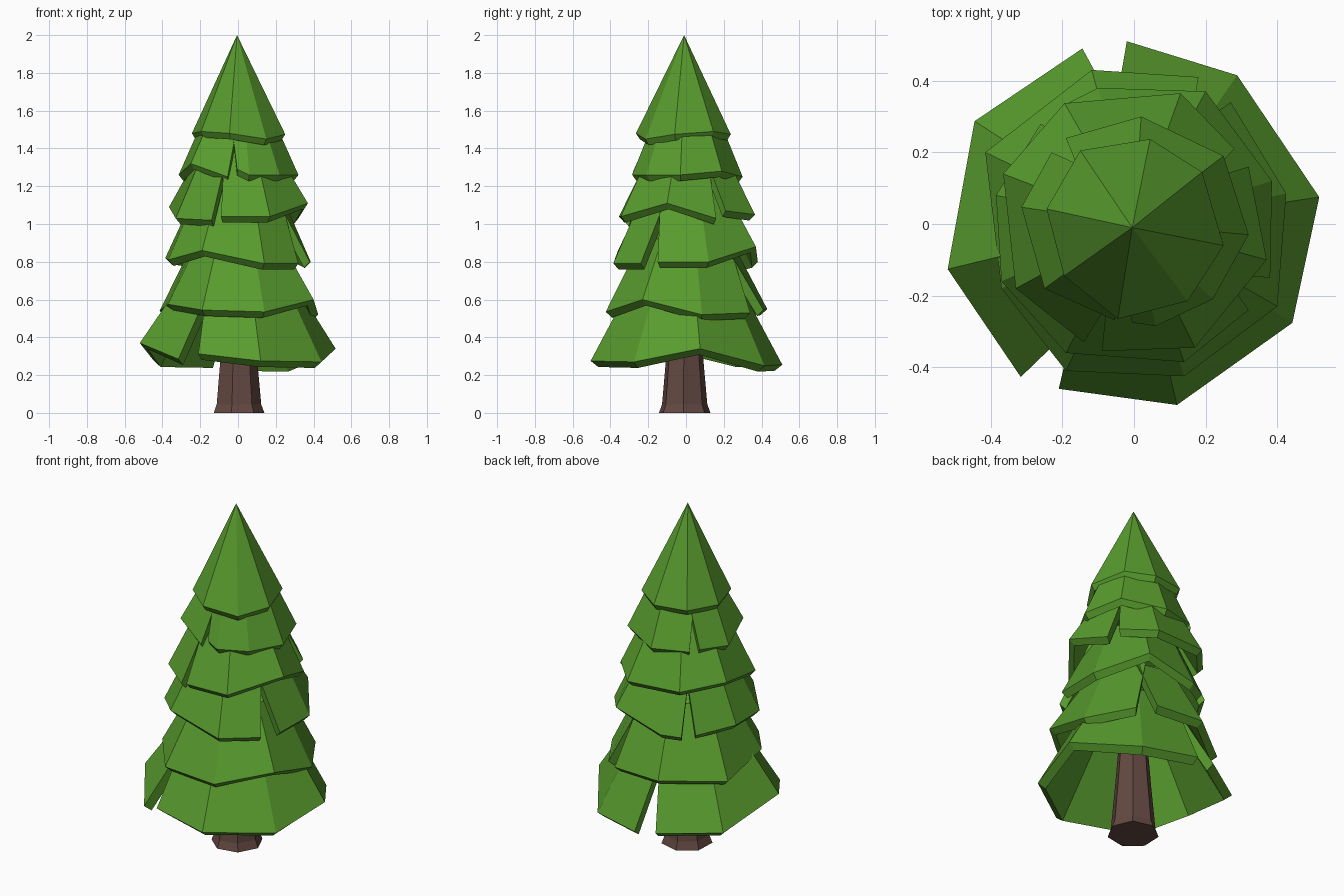
import bpy, bmesh, math
from mathutils import Vector

if "Cube" in bpy.data.objects:
    bpy.data.objects.remove(bpy.data.objects["Cube"])


def material(name, rgb):
    m = bpy.data.materials.new(name)
    m.diffuse_color = (*rgb, 1)
    m.use_nodes = True
    m.node_tree.nodes["Principled BSDF"].inputs["Base Color"].default_value = m.diffuse_color
    return m


GREEN = material("pine green", (0.098, 0.33, 0.027))
BROWN = material("bark brown", (0.125, 0.065, 0.053))


def finish(bm, name, mat):
    bmesh.ops.remove_doubles(bm, verts=bm.verts, dist=0.0005)
    bmesh.ops.recalc_face_normals(bm, faces=bm.faces)
    me = bpy.data.meshes.new(name)
    bm.to_mesh(me)
    bm.free()
    me.materials.append(mat)
    ob = bpy.data.objects.new(name, me)
    bpy.context.collection.objects.link(ob)


def tier(name, strips, top_z, factor, apex_z, closed=False, overlap=.9):
    """Thick faceted skirt. Each strip is a run of rim points; V gaps lie between strips."""
    bm = bmesh.new()
    for i, strip in enumerate(strips):
        rim = [Vector(p) for p in strip]
        # shoulder points; strip ends cross over so the gap closes part way up
        heads = [p.copy() for p in rim]
        if not closed:
            prev_end = Vector(strips[i - 1][-1])
            next_start = Vector(strips[(i + 1) % len(strips)][0])
            heads[0] = rim[0].lerp(prev_end, overlap)
            heads[-1] = rim[-1].lerp(next_start, overlap)
        heads = [Vector((p.x * factor, p.y * factor, top_z)) for p in heads]
        inner_rim = [Vector((p.x * .92, p.y * .92, p.z - .032)) for p in rim]
        inner_head = [Vector((p.x * .84, p.y * .84, p.z - .05)) for p in heads]
        apex = Vector((-.005, -.01, apex_z))
        rows = [[apex] * len(rim), heads, rim, inner_rim, inner_head,
                [apex - Vector((0, 0, .06))] * len(rim)]
        if factor == 0:      # plain cone for the tip
            rows = [rows[0], rim, inner_rim, rows[5]]
        vs = [[bm.verts.new(p) for p in r] for r in rows]
        n = len(rim)
        last = len(rows) - 1
        for k in range(n if closed else n - 1):
            j = (k + 1) % n
            for r in range(last):
                a, b, c, d = vs[r][k], vs[r][j], vs[r + 1][j], vs[r + 1][k]
                if r == 0:
                    bm.faces.new((a, c, d))
                elif r == last - 1:
                    bm.faces.new((a, b, c))
                else:
                    bm.faces.new((a, b, c, d))
        if not closed:       # cut ends of the strip
            for k in (0, n - 1):
                bm.faces.new([vs[r][k] for r in (1, 2, 3, 4)])
    finish(bm, name, GREEN)


# Foliage tiers, from the bottom up; rims run counter-clockwise
tier("foliage_tier_1", [
    [(-.21, -.46, .313), (.12, -.505, .275), (.442, -.276, .27), (.517, .075, .34),
     (.288, .415, .25), (-.02, .51, .255)],
    [(-.144, .49, .27), (-.445, .287, .275), (-.52, -.126, .37), (-.316, -.427, .285)]],
    .75, .5, .85)

tier("foliage_tier_2", [
    [(.18, .41, .545), (-.118, .43, .55), (-.415, .2, .54), (-.37, -.18, .575),
     (-.19, -.41, .545), (.14, -.425, .535), (.40, -.23, .60), (.425, .085, .52),
     (.27, .34, .53)]], .92, .55, 1.0)

tier("foliage_tier_3", [
    [(-.26, .28, .80), (-.385, .08, .82), (-.37, -.16, .81), (-.19, -.36, .86),
     (.14, -.385, .79), (.32, -.24, .79)],
    [(.38, -.15, .80), (.385, .12, .80), (.20, .37, .88), (-.1, .38, .80),
     (-.2, .33, .79)]], 1.17, .58, 1.25)

tier("foliage_tier_4", [
    [(-.09, -.355, 1.04), (.17, -.345, 1.04), (.37, -.1, 1.11), (.32, .16, 1.03)],
    [(.28, .21, 1.07), (.13, .365, 1.05), (-.194, .337, 1.06), (-.365, .14, 1.09),
     (-.33, -.18, 1.03), (-.14, -.33, 1.02)]], 1.40, .53, 1.44)

tier("foliage_tier_5", [
    [(-.005, -.275, 1.29), (.06, -.285, 1.26), (.22, -.21, 1.26), (.32, -.03, 1.26),
     (.25, .19, 1.28), (.02, .30, 1.25), (-.19, .24, 1.26)],
    [(-.23, .20, 1.27), (-.314, .047, 1.26), (-.25, -.18, 1.32),
     (-.055, -.268, 1.25)]], 1.56, .58, 1.62, overlap=1.2)

tier("foliage_tip", [
    [(-.195, -.145, 1.49), (-.045, -.265, 1.48), (.15, -.215, 1.45), (.25, -.06, 1.475),
     (.19, .145, 1.49), (.045, .237, 1.475), (-.15, .205, 1.48), (-.244, .042, 1.48)]],
    0, 0, 2.0, closed=True)

# Trunk: seven sides, flared foot
bm = bmesh.new()
rings = []
for z, r in ((0, .14), (.045, .123), (.3, .1), (.8, .06)):
    rings.append([bm.verts.new((r * math.cos(a), r * math.sin(a) - .008, z))
                  for a in (math.radians(-105) + math.tau * k / 7 for k in range(7))])
for lo, hi in zip(rings, rings[1:]):
    for k in range(7):
        j = (k + 1) % 7
        bm.faces.new((lo[k], lo[j], hi[j], hi[k]))
bm.faces.new(rings[0][::-1])
bm.faces.new(rings[-1])
finish(bm, "trunk", BROWN)
